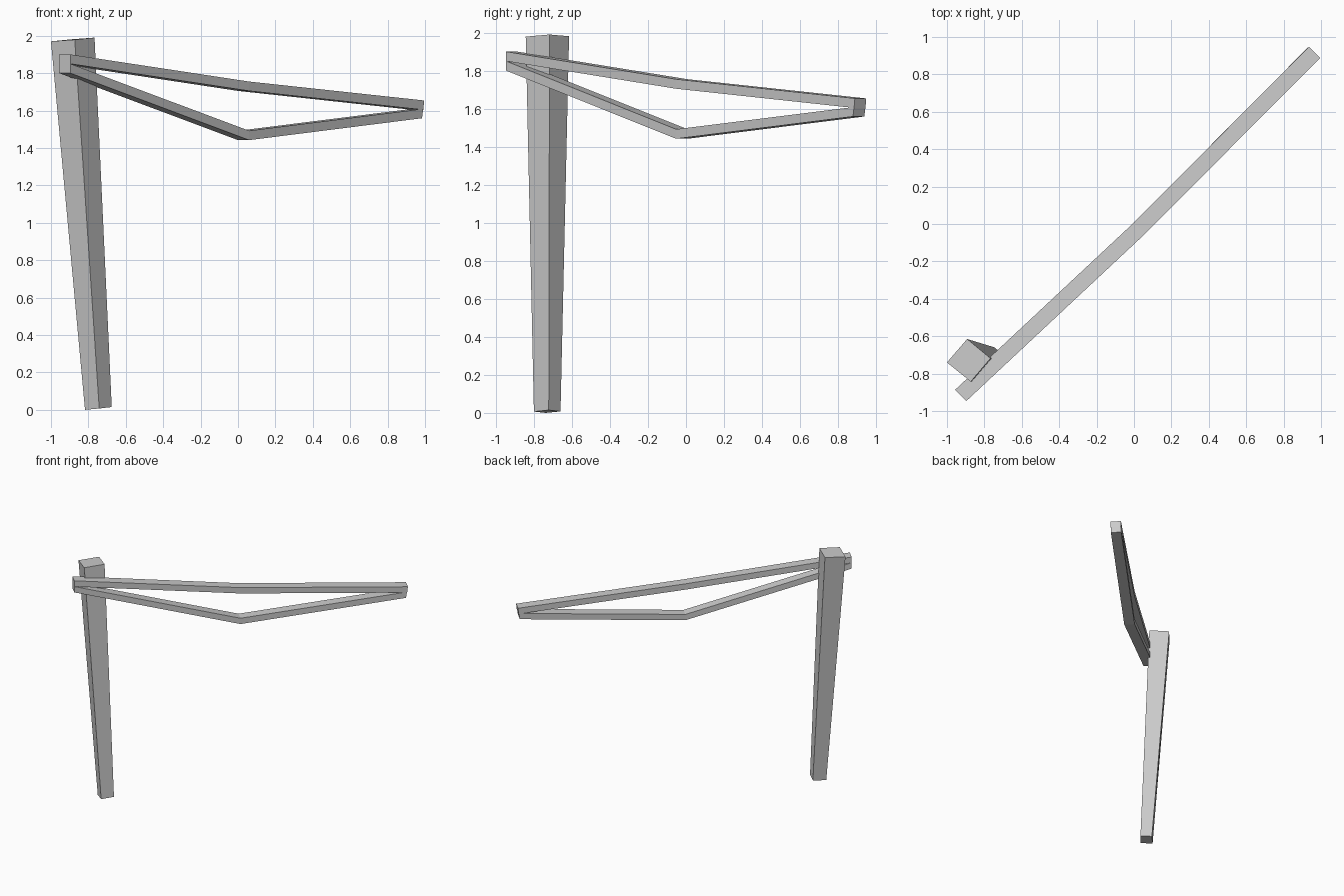
import bpy, bmesh

if "Cube" in bpy.data.objects:
    bpy.data.objects.remove(bpy.data.objects["Cube"])


def loft(name, rings):
    """Closed solid through a series of four-cornered rings."""
    bm = bmesh.new()
    loops = [[bm.verts.new(p) for p in ring] for ring in rings]
    for a, b in zip(loops, loops[1:]):
        for i in range(4):
            j = (i + 1) % 4
            bm.faces.new((a[i], a[j], b[j], b[i]))
    bm.faces.new(loops[0])
    bm.faces.new(loops[-1])
    bmesh.ops.recalc_face_normals(bm, faces=bm.faces)
    mesh = bpy.data.meshes.new(name)
    bm.to_mesh(mesh)
    bm.free()
    obj = bpy.data.objects.new(name, mesh)
    bpy.context.collection.objects.link(obj)
    return obj


def section(x, y, top, bottom, back=0.0):
    """Upright rail section across the diagonal; back pulls the lower edge in."""
    h = 0.03
    return [(x - h, y + h, top), (x + h, y - h, top),
            (x + h - back, y - h - back, bottom), (x - h - back, y + h - back, bottom)]


# Leaning post, wider at the top
loft("post", [
    [(-0.818, -0.738, 0.0), (-0.745, -0.66, 0.008),
     (-0.675, -0.722, 0.015), (-0.742, -0.80, 0.007)],
    [(-1.0, -0.74, 1.97), (-0.892, -0.615, 1.981),
     (-0.767, -0.718, 1.99), (-0.873, -0.843, 1.979)],
])

# Two bent rails meeting at both ends
loft("upper_rail", [section(-0.926, -0.916, 1.90, 1.85),
                    section(0.03, -0.022, 1.755, 1.705),
                    section(0.965, 0.918, 1.654, 1.604, 0.004)])
loft("lower_rail", [section(-0.926, -0.916, 1.85, 1.80),
                    section(0.03, -0.022, 1.492, 1.442),
                    section(0.96, 0.914, 1.609, 1.559, 0.006)])
